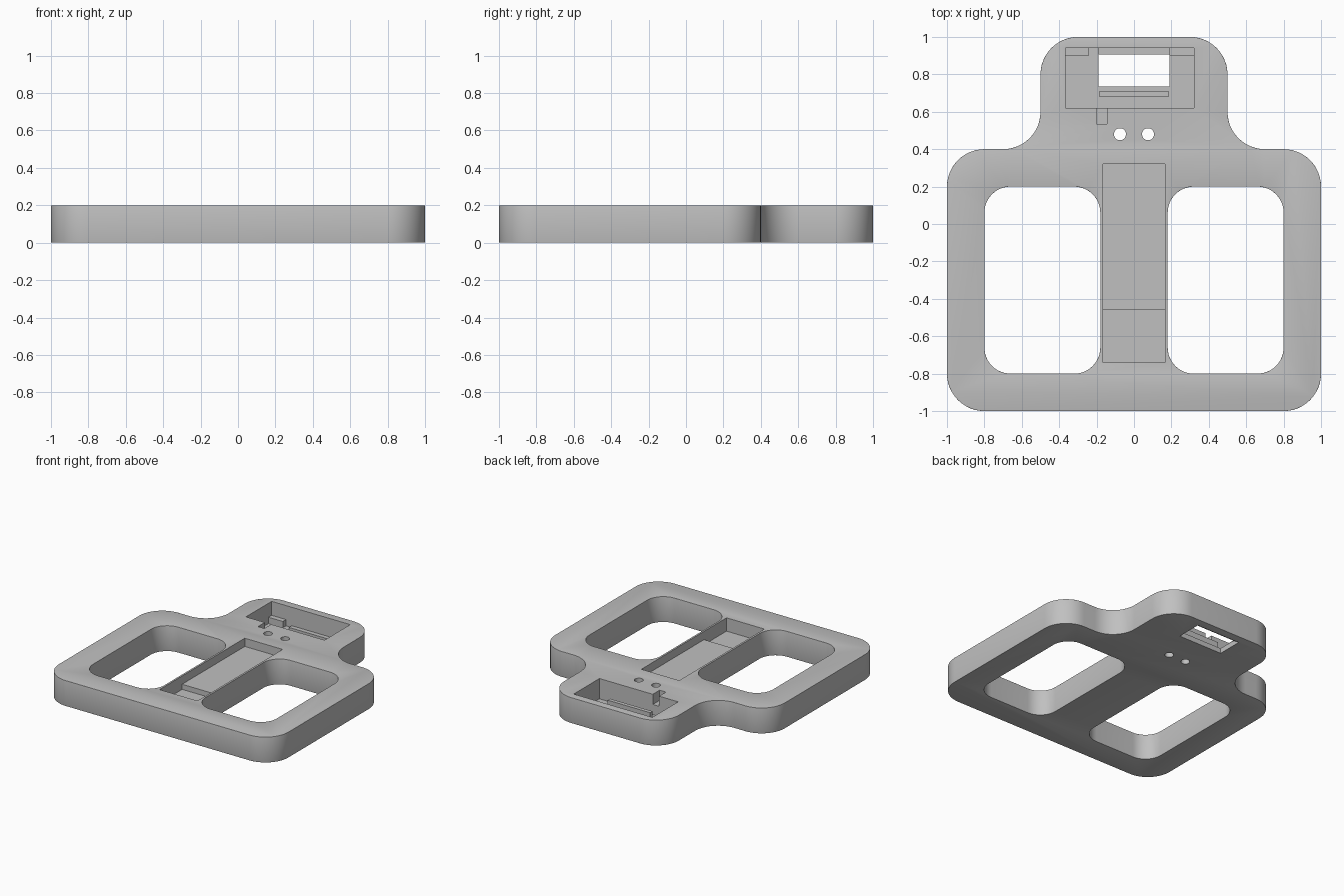
import bpy, bmesh, math
from mathutils import Vector

cube = bpy.data.objects.get("Cube")
if cube:
    bpy.data.objects.remove(cube, do_unlink=True)

THICK = 0.2
FLOOR = 0.04

grey = bpy.data.materials.new("plain grey")
grey.use_nodes = True
colour = (0.53, 0.53, 0.53, 1)
grey.diffuse_color = colour
grey.node_tree.nodes["Principled BSDF"].inputs["Base Color"].default_value = colour


def fillet(corners, radius, steps=12):
    """Round every right-angled corner of a closed polygon."""
    pts = []
    for i, c in enumerate(corners):
        p = Vector(c)
        to_prev = (Vector(corners[i - 1]) - p).normalized()
        to_next = (Vector(corners[(i + 1) % len(corners)]) - p).normalized()
        centre = p + radius * (to_prev + to_next)
        for s in range(steps + 1):
            t = s / steps * math.pi / 2
            pts.append(centre - radius * (to_next * math.cos(t) + to_prev * math.sin(t)))
    return pts


def prism(name, pts, z0, z1):
    """Extrude a flat outline between two heights."""
    bm = bmesh.new()
    face = bm.faces.new([bm.verts.new((p[0], p[1], z0)) for p in pts])
    top = bmesh.ops.extrude_face_region(bm, geom=[face])["geom"]
    bmesh.ops.translate(bm, vec=(0, 0, z1 - z0),
                        verts=[v for v in top if isinstance(v, bmesh.types.BMVert)])
    bmesh.ops.recalc_face_normals(bm, faces=bm.faces)
    mesh = bpy.data.meshes.new(name)
    bm.to_mesh(mesh)
    bm.free()
    mesh.materials.append(grey)
    obj = bpy.data.objects.new(name, mesh)
    bpy.context.collection.objects.link(obj)
    return obj


def rect(x0, x1, y0, y1):
    return [(x0, y0), (x1, y0), (x1, y1), (x0, y1)]


def box(name, x0, x1, y0, y1, z0, z1):
    return prism(name, rect(x0, x1, y0, y1), z0, z1)


def apply(obj, mod):
    bpy.context.view_layer.objects.active = obj
    bpy.ops.object.modifier_apply(modifier=mod.name)


def cut(obj, cutter):
    mod = obj.modifiers.new("cut", "BOOLEAN")
    mod.operation = "DIFFERENCE"
    mod.solver = "EXACT"
    mod.object = cutter
    apply(obj, mod)
    bpy.data.objects.remove(cutter, do_unlink=True)


# Plate outline: wide body with a narrower head at the back
half = [(1, -1), (1, 0.4), (0.5, 0.4), (0.5, 1)]
outline = half + [(-x, y) for x, y in reversed(half)]
plate = prism("plate", fillet(outline, 0.2), 0, THICK)

# Two grip windows
for side in (-1, 1):
    x0, x1 = sorted((side * 0.18, side * 0.8))
    cut(plate, prism("window_cutter", fillet(rect(x0, x1, -0.8, 0.2), 0.14), -0.1, 0.3))

# Softened rims on the outline and windows
rim = plate.modifiers.new("rim", "BEVEL")
rim.width = 0.015
rim.segments = 3
rim.limit_method = "ANGLE"
rim.angle_limit = math.radians(60)
apply(plate, rim)

# Recesses: central channel, head pocket, cable notch, opening in pocket floor
cut(plate, box("channel_cutter", -0.165, 0.165, -0.74, 0.32, 0.095, 0.3))
cut(plate, box("pocket_cutter", -0.365, 0.32, 0.62, 0.94, FLOOR, 0.3))
cut(plate, box("notch_cutter", -0.2, -0.145, 0.535, 0.66, 0.12, 0.3))
cut(plate, box("opening_cutter", -0.19, 0.19, 0.735, 0.935, -0.1, 0.1))

# Two screw holes
for x in (-0.075, 0.075):
    ring = [(x + 0.032 * math.cos(a * math.tau / 32), 0.48 + 0.032 * math.sin(a * math.tau / 32))
            for a in range(32)]
    cut(plate, prism("hole_cutter", ring, -0.1, 0.3))

bpy.ops.object.select_all(action="DESELECT")
plate.select_set(True)
bpy.context.view_layer.objects.active = plate
bpy.ops.object.shade_smooth_by_angle(angle=math.radians(32))

# Raised parts inside the recesses
box("channel_step", -0.165, 0.165, -0.46, 0.32, 0.09, 0.135)
box("right_corner_block", -0.365, -0.24, 0.9, 0.94, FLOOR - 0.01, 0.09)
box("left_corner_block", 0.19, 0.32, 0.9, 0.94, FLOOR - 0.01, 0.09)
box("opening_crossbar", -0.19, 0.19, 0.905, 0.94, 0.02, 0.055)
box("retaining_ridge", -0.185, 0.185, 0.68, 0.71, FLOOR - 0.01, 0.1)
